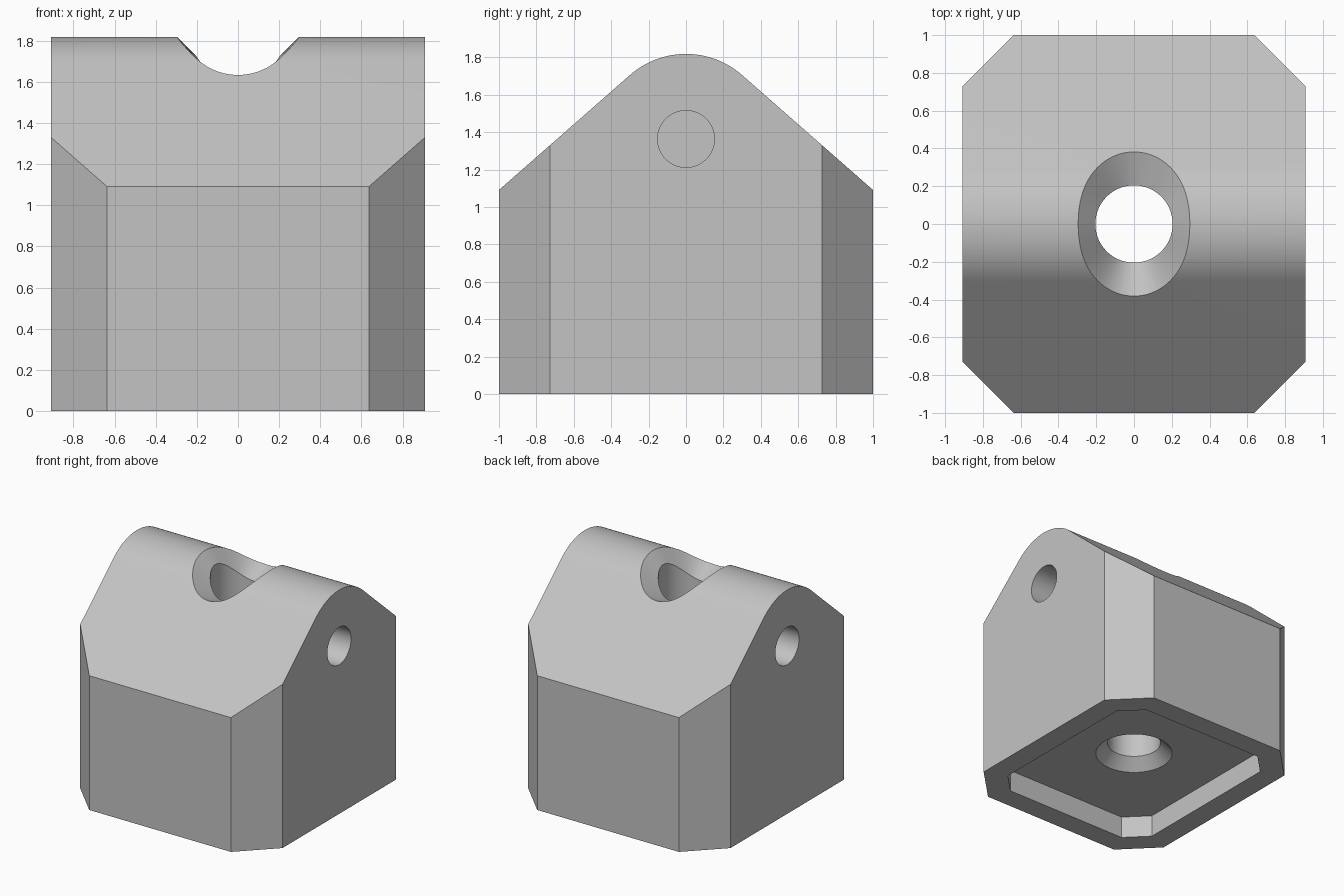
import bpy, bmesh
from math import sin, cos, pi, sqrt, radians

cube = bpy.data.objects.get("Cube")
if cube:
    bpy.data.objects.remove(cube, do_unlink=True)

U = 1 / 11                       # one design unit
HALF_X, HALF_Y, CHAMFER = 10 * U, 1.0, 3 * U
EAVE, ARC_Z, ARC_R = 12 * U, 15 * U, 5 * U
TANGENT = radians(41.25)         # roof pitch, where the ridge arc meets the slopes
HOLE_R, WALL = 2.25 * U, 2 * U
STEPS = 96

grey = bpy.data.materials.new("light_grey")
grey.use_nodes = True
colour = (0.55, 0.55, 0.55, 1)
grey.diffuse_color = colour
grey.node_tree.nodes["Principled BSDF"].inputs["Base Color"].default_value = colour


def loft(name, rings):
    """Closed solid through rings with equal point counts."""
    bm = bmesh.new()
    loops = [[bm.verts.new(p) for p in ring] for ring in rings]
    n = len(loops[0])
    for a, b in zip(loops, loops[1:]):
        for i in range(n):
            j = (i + 1) % n
            bm.faces.new((a[i], a[j], b[j], b[i]))
    bm.faces.new(loops[0])
    bm.faces.new(loops[-1])
    bmesh.ops.recalc_face_normals(bm, faces=bm.faces)
    mesh = bpy.data.meshes.new(name)
    bm.to_mesh(mesh)
    bm.free()
    mesh.materials.append(grey)
    obj = bpy.data.objects.new(name, mesh)
    bpy.context.collection.objects.link(obj)
    return obj


def octagon(hx, hy, c, z):
    corner = [(hx, hy - c), (hx - c, hy)]
    pts = corner + [(-x, y) for x, y in reversed(corner)]
    pts += [(-x, -y) for x, y in pts]
    return [(x, y, z) for x, y in pts]


def combine(target, cutter, operation):
    """Apply a boolean and drop the cutter."""
    mod = target.modifiers.new("cut", "BOOLEAN")
    mod.operation, mod.object, mod.solver = operation, cutter, "EXACT"
    bpy.ops.object.select_all(action="DESELECT")
    target.select_set(True)
    bpy.context.view_layer.objects.active = target
    bpy.ops.object.modifier_apply(modifier=mod.name)
    bpy.data.objects.remove(cutter, do_unlink=True)


def roof(y):
    y = abs(y)
    edge = ARC_R * sin(TANGENT)
    if y < edge:
        return ARC_Z + sqrt(ARC_R ** 2 - y * y)
    top = ARC_Z + ARC_R * cos(TANGENT)
    return top + (EAVE - top) * (y - edge) / (HALF_Y - edge)


# Gabled body with a rounded ridge
profile = [(-HALF_Y, 0), (HALF_Y, 0), (HALF_Y, EAVE)]
for i in range(33):
    a = TANGENT * (1 - i / 16)
    profile.append((ARC_R * sin(a), ARC_Z + ARC_R * cos(a)))
profile.append((-HALF_Y, EAVE))
body = loft("gabled_block", [[(x, y, z) for y, z in profile] for x in (-HALF_X, HALF_X)])

# Chamfered vertical corners
corners = loft("corner_trim", [octagon(HALF_X, HALF_Y, CHAMFER, z) for z in (-0.5, 2.5)])
combine(body, corners, "INTERSECT")

# Shallow recess in the underside
recess_chamfer = CHAMFER - WALL * (2 - sqrt(2))
recess = loft("base_recess", [octagon(HALF_X - WALL, HALF_Y - WALL, recess_chamfer, z)
                              for z in (-0.2, WALL)])
combine(body, recess, "DIFFERENCE")


# Vertical bore, countersunk below and flared where it meets the roof
def ring(radius, height):
    points = []
    for i in range(STEPS):
        a = 2 * pi * i / STEPS
        r = radius(a)
        points.append((r * cos(a), r * sin(a), height(a, r * sin(a))))
    return points


def bore(a):
    return HOLE_R


def flare(a):
    return HOLE_R + U * (1 + 0.95 * sin(a) ** 2)


lip = 0.01
bore_cutter = loft("bore", [
    ring(lambda a: HOLE_R + U + lip, lambda a, y: WALL - lip),
    ring(bore, lambda a, y: WALL + U),
    ring(bore, lambda a, y: roof(y) - U * (1 + 1.2 * sin(a) ** 2)),
    ring(flare, lambda a, y: roof(y)),
    ring(flare, lambda a, y: 2.2),
])
combine(body, bore_cutter, "DIFFERENCE")

# Blind round socket in each side
for side in (-1, 1):
    socket = loft("side_socket", [
        [(side * x, 0.152 * cos(2 * pi * i / 64), ARC_Z + 0.152 * sin(2 * pi * i / 64))
         for i in range(64)] for x in (HALF_X - 5.5 * U, HALF_X + 0.2)])
    combine(body, socket, "DIFFERENCE")

bpy.ops.object.shade_smooth_by_angle(angle=radians(25))
